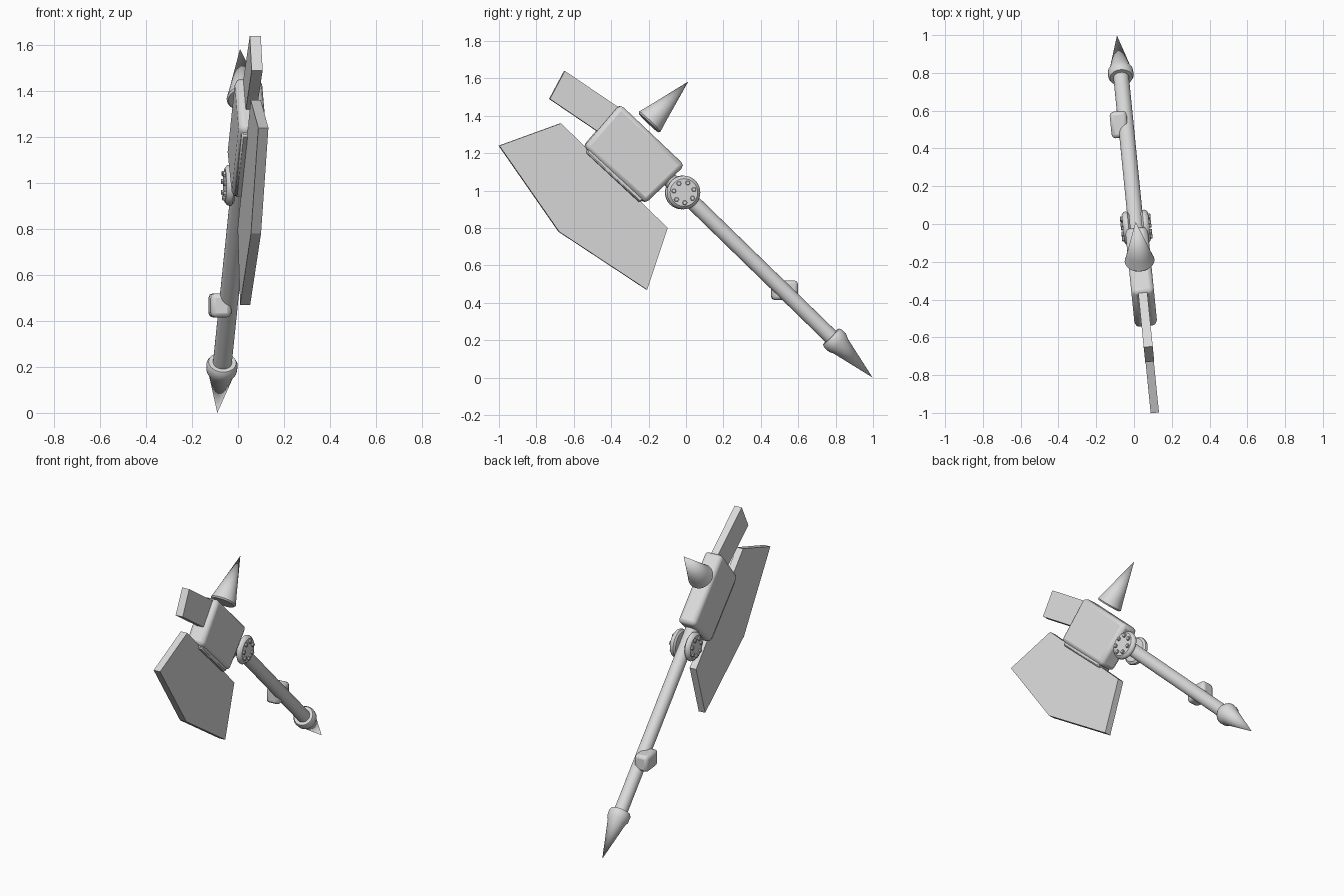
import bpy, bmesh, math
from mathutils import Matrix, Vector

if "Cube" in bpy.data.objects:
    bpy.data.objects.remove(bpy.data.objects["Cube"], do_unlink=True)

# The weapon lies in an upright plane, turned slightly about z
TURN = 0.1
FRAME = Matrix.Translation((0.01, 0, 0)) @ Matrix.Rotation(TURN, 4, 'Z')

grey = bpy.data.materials.new("plain_grey")
grey.use_nodes = True
GREY = (0.7, 0.7, 0.7, 1)
grey.diffuse_color = GREY
grey.node_tree.nodes["Principled BSDF"].inputs["Base Color"].default_value = GREY


def spot(y, z, w=0.0):
    """Point in the weapon plane, w is the sideways offset."""
    return Vector((w, y / math.cos(TURN), z))


def finish(name, bm, bevel=0.0, segments=1, smooth=True):
    bmesh.ops.recalc_face_normals(bm, faces=bm.faces)
    bm.transform(FRAME)
    mesh = bpy.data.meshes.new(name)
    bm.to_mesh(mesh)
    bm.free()
    mesh.materials.append(grey)
    obj = bpy.data.objects.new(name, mesh)
    bpy.context.collection.objects.link(obj)
    if bevel:
        mod = obj.modifiers.new("bevel", 'BEVEL')
        mod.width, mod.segments = bevel, segments
    if smooth:
        bpy.ops.object.select_all(action='DESELECT')
        obj.select_set(True)
        bpy.context.view_layer.objects.active = obj
        bpy.ops.object.shade_smooth_by_angle(angle=math.radians(35))
    return obj


def prism(name, points, half, offset=0.0, **kw):
    """Side outline given thickness across the plane."""
    bm = bmesh.new()
    face = bm.faces.new([bm.verts.new(spot(y, z, offset - half)) for y, z in points])
    ext = bmesh.ops.extrude_face_region(bm, geom=[face])
    moved = [g for g in ext["geom"] if isinstance(g, bmesh.types.BMVert)]
    bmesh.ops.translate(bm, verts=moved, vec=(2 * half, 0, 0))
    return finish(name, bm, **kw)


def lathe(name, profile, start, end, sides=32):
    """Turn (radius, fraction) pairs about the axis from start to end."""
    axis = end - start
    bm = bmesh.new()
    verts = [bm.verts.new((r, 0, t * axis.length)) for r, t in profile]
    edges = [bm.edges.new(pair) for pair in zip(verts, verts[1:])]
    bmesh.ops.spin(bm, geom=verts + edges, cent=(0, 0, 0), axis=(0, 0, 1),
                   angle=math.tau, steps=sides, use_merge=True)
    bmesh.ops.remove_doubles(bm, verts=bm.verts, dist=0.0001)
    bm.transform(Matrix.Translation(start) @ axis.to_track_quat('Z', 'Y').to_matrix().to_4x4())
    return finish(name, bm)


# Blade, rear hammer and head block
prism("blade", [(-1.0, 1.24), (-0.67, 1.36), (-0.10, 0.80), (-0.21, 0.47), (-0.68, 0.78)],
      0.022, smooth=False)
prism("end_bar", [(-0.65, 1.64), (-0.73, 1.49), (-0.42, 1.28), (-0.31, 1.41)],
      0.024, smooth=False)
prism("head_block", [(-0.355, 1.462), (-0.01, 1.135), (-0.22, 0.93), (-0.55, 1.235)],
      0.06, bevel=0.025, segments=2)
prism("blade_mount", [(-0.51, 1.24), (-0.22, 0.97), (-0.25, 0.935), (-0.54, 1.205)],
      0.048, bevel=0.008)

# Shaft running from the head to the tail
lathe("handle", [(0, 0), (0.041, 0), (0.041, 1), (0, 1)],
      spot(-0.12, 1.09), spot(0.80, 0.195))

# Spikes on top of the head and at the tail
lathe("top_spike", [(0, 0), (0.072, 0), (0.079, 0.03), (0.064, 0.2), (0, 1)],
      spot(-0.20, 1.362), spot(0.012, 1.583))
lathe("tail_spike", [(0, 0), (0.06, 0), (0.068, 0.05), (0.066, 0.16), (0.055, 0.23), (0, 1)],
      spot(0.775, 0.22), spot(0.998, 0.0))

# Riveted hub discs on both sides of the shaft
HUB = (-0.018, 0.99)
for side, label in ((1, "left"), (-1, "right")):
    lathe(label + "_hub_disc",
          [(0, 0), (0.075, 0), (0.088, 0.25), (0.09, 0.5), (0.086, 0.75), (0.074, 1), (0, 1)],
          spot(*HUB, side * 0.03), spot(*HUB, side * 0.07))
    for i in range(7):
        a = math.tau * i / 7 + 0.3
        y, z = HUB[0] + 0.055 * math.cos(a), HUB[1] + 0.055 * math.sin(a)
        lathe(f"{label}_rivet_{i + 1}", [(0, 0), (0.013, 0), (0.013, 0.8), (0.01, 1), (0, 1)],
              spot(y, z, side * 0.066), spot(y, z, side * 0.081), sides=6)

# Small grip stop on the shaft
prism("grip_stop", [(0.46, 0.415), (0.60, 0.415), (0.60, 0.52), (0.46, 0.52)],
      0.045, offset=-0.036, bevel=0.02, segments=2)
